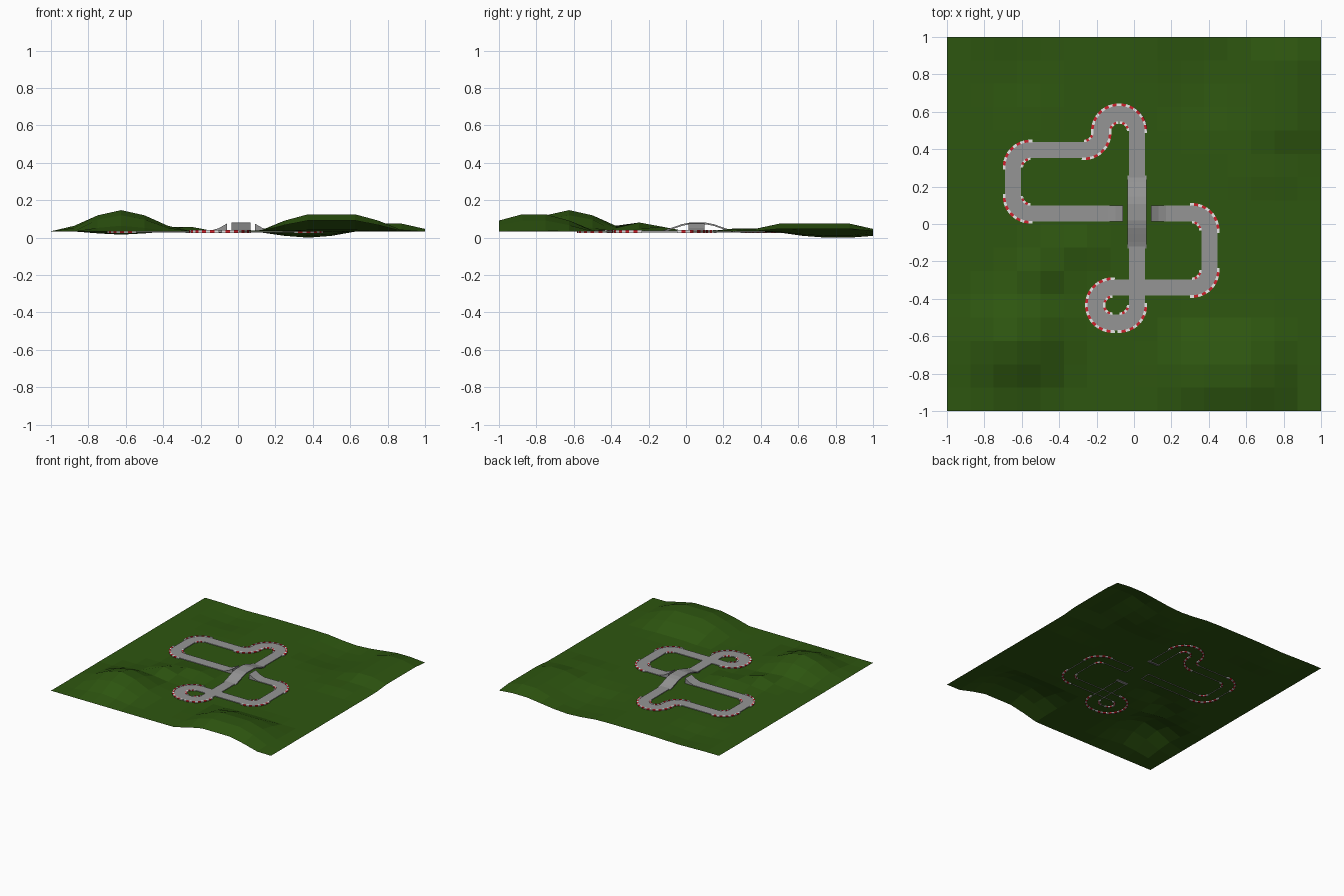
import bpy, bmesh, math
from mathutils import Vector

if "Cube" in bpy.data.objects:
    bpy.data.objects.remove(bpy.data.objects["Cube"])

BASE, TOP, LOW = 0.034, 0.039, 0.028     # grass level, road surface, skirt bottom
HALF, RAD = 0.043, 0.093                 # road half width, corner radius


def material(name, rgb):
    m = bpy.data.materials.new(name)
    m.diffuse_color = (*rgb, 1)
    m.use_nodes = True
    m.node_tree.nodes["Principled BSDF"].inputs["Base Color"].default_value = m.diffuse_color
    return m


GRASS = material("grass green", (0.027, 0.093, 0.005))
ASPHALT = material("asphalt grey", (0.30, 0.30, 0.30))
RED = material("kerb red", (0.62, 0.015, 0.025))
WHITE = material("kerb white", (0.8, 0.8, 0.8))


def make(name, bm, *mats, recalc=True):
    if recalc:
        bmesh.ops.recalc_face_normals(bm, faces=bm.faces[:])
    me = bpy.data.meshes.new(name)
    bm.to_mesh(me)
    bm.free()
    for m in mats:
        me.materials.append(m)
    ob = bpy.data.objects.new(name, me)
    bpy.context.collection.objects.link(ob)
    return ob


# Terrain: flat grid with hills and dips (x, y, half x, half y, height, falloff)
BUMPS = [(-0.625, -0.625, 0, 0, 0.113, 0.38),
         (0.5, -0.8125, 0.125, 0.063, 0.091, 0.30),
         (0.8125, 0.6875, 0.063, 0.188, 0.041, 0.20),
         (0.75, 0.3125, 0.063, 0.063, 0.014, 0.15),
         (-0.5, -0.25, 0, 0, 0.047, 0.20),
         (-0.3125, -0.125, 0.063, 0, 0.024, 0.12),
         (0.375, 0.8125, 0, 0.063, -0.034, 0.35),
         (-0.625, 0.8125, 0, 0.0, -0.02, 0.30)]


def ground(x, y):
    up = down = 0
    for cx, cy, hx, hy, h, r in BUMPS:
        d = math.hypot(max(abs(x - cx) - hx, 0), max(abs(y - cy) - hy, 0))
        if d < r:
            v = h * 0.5 * (1 + math.cos(math.pi * d / r))
            up, down = max(up, v), min(down, v)
    return BASE + up + down


bm = bmesh.new()
bmesh.ops.create_grid(bm, x_segments=16, y_segments=16, size=1)
for v in bm.verts:
    v.co.z = ground(v.co.x, v.co.y)
make("terrain", bm, GRASS, recalc=False)


# Track helpers
def fillet(nodes):
    """Round the inner corners of a path; return points and (centre, d1, d2) corners."""
    pts, corners = [], []
    for i, n in enumerate(nodes):
        p = Vector(n)
        if 0 < i < len(nodes) - 1:
            d1 = (Vector(nodes[i - 1]) - p).normalized()
            d2 = (Vector(nodes[i + 1]) - p).normalized()
            if abs(d1.dot(d2)) < 0.1:
                c = p + RAD * (d1 + d2)
                corners.append((c, d1, d2))
                for k in range(9):
                    t = math.pi / 2 * k / 8
                    pts.append(c - RAD * (d2 * math.cos(t) + d1 * math.sin(t)))
                continue
        pts.append(p)
    return pts, corners


def sweep(name, pts, half, bottom, closed):
    """Sweep a road section; bottom(z) gives the lower edge height."""
    bm = bmesh.new()
    rings = []
    for i, p in enumerate(pts):
        t = pts[min(i + 1, len(pts) - 1)] - pts[max(i - 1, 0)]
        s = Vector((-t.y, t.x, 0)).normalized() * half
        a, b = p + s, p - s
        rings.append([bm.verts.new(q) for q in (
            (a.x, a.y, bottom(p.z)), a, b, (b.x, b.y, bottom(p.z)))])
    for r, q in zip(rings, rings[1:]):
        for k in range(4 if closed else 3):
            j = (k + 1) % 4
            bm.faces.new((r[k], r[j], q[j], q[k]))
    bm.faces.new(rings[0])
    bm.faces.new(rings[-1][::-1])
    return make(name, bm, ASPHALT)


def kerb(name, corner, r0, r1, count, extra):
    """Curved kerb of alternating red and white blocks."""
    c, d1, d2 = corner
    bm = bmesh.new()
    step = (math.pi / 2 + 2 * extra) / count
    for k in range(count):
        ring = []
        for t in (k * step - extra, (k + 1) * step - extra):
            d = -(d2 * math.cos(t) + d1 * math.sin(t))
            a, b = c + d * r0, c + d * r1
            ring.append([bm.verts.new((q.x, q.y, z)) for q, z in (
                (a, 0.025), (a, 0.042), (b, 0.042), (b, 0.025))])
        p, q = ring
        faces = [bm.faces.new(p), bm.faces.new(q[::-1])]
        faces += [bm.faces.new((p[i], p[(i + 1) % 4], q[(i + 1) % 4], q[i])) for i in range(4)]
        for f in faces:
            f.material_index = k % 2
    make(name, bm, WHITE, RED)


# Two road halves, each running from the bridge to a jump ramp
VX, HY = 0.016, 0.057
ROADS = {
    "north_road": [(VX, 0.24, TOP), (VX, 0.59, TOP), (-0.175, 0.59, TOP),
                   (-0.175, 0.396, TOP), (-0.647, 0.396, TOP), (-0.647, HY, TOP),
                   (-0.14, HY, TOP), (-0.10, HY, 0.052), (-0.06, HY, 0.075)],
    "south_road": [(VX, -0.11, TOP), (VX, -0.527, TOP), (-0.207, -0.527, TOP),
                   (-0.207, -0.34, TOP), (0.403, -0.34, TOP), (0.403, HY, TOP),
                   (0.17, HY, TOP), (0.13, HY, 0.052), (0.09, HY, 0.075)]}
for name, nodes in ROADS.items():
    pts, corners = fillet(nodes)
    sweep(name, pts, HALF, lambda z: LOW, False)
    for i, corner in enumerate(corners):
        kerb(f"{name}_outer_kerb_{i + 1}", corner, RAD + HALF - 0.002, RAD + HALF + 0.012, 11, 0.08)
        kerb(f"{name}_inner_kerb_{i + 1}", corner, RAD - HALF - 0.011, RAD - HALF + 0.002, 5, 0.0)

# Arched bridge over the gap between the ramps
ARCH = [(0.195, 0.036), (0.16, 0.046), (0.12, 0.060), (0.085, 0.072), (0.045, 0.080)]
pts = [Vector((VX, 0.063 + s * d, z)) for s, part in ((-1, ARCH), (1, ARCH[::-1])) for d, z in part]
sweep("bridge", pts, 0.052, lambda z: z - 0.009, True)
